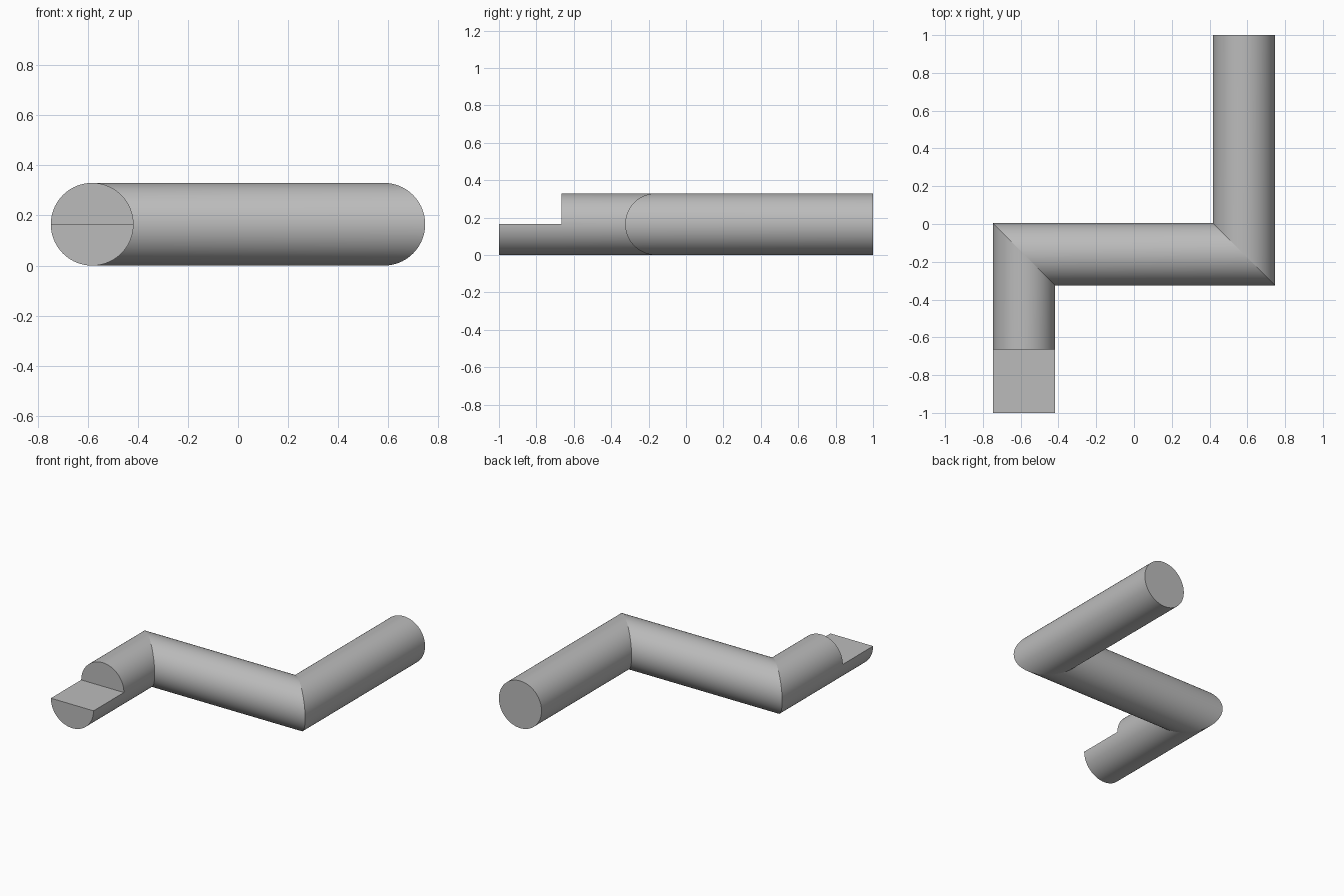
import bpy
import bmesh
from math import cos, sin, pi

cube = bpy.data.objects.get("Cube")
if cube:
    bpy.data.objects.remove(cube, do_unlink=True)

R = 0.165        # rod radius
ARM = 0.582      # distance of each arm's axis from the centre
BAR_Y = -0.16    # axis of the cross bar
STEP_Y = -0.665  # where the half-round tab begins
SEGMENTS = 96
HALF = SEGMENTS // 2

steel = bpy.data.materials.new("plain grey")
steel.use_nodes = True
grey = (0.5, 0.5, 0.5, 1)
steel.diffuse_color = grey
steel.node_tree.nodes["Principled BSDF"].inputs["Base Color"].default_value = grey

bm = bmesh.new()
profile = [(R * cos(2 * pi * i / SEGMENTS), R * sin(2 * pi * i / SEGMENTS))
           for i in range(SEGMENTS)]


def ring(x, y, slant=0):
    """Section of the rod; slant turns it into a mitre plane."""
    return [bm.verts.new((x + u, y + slant * u, R + w)) for u, w in profile]


def bridge(a, b, count=SEGMENTS):
    for i in range(count):
        j = (i + 1) % len(a)
        bm.faces.new((a[i], a[j], b[j], b[i]))


# Two mitred bends joining the front arm, cross bar and back arm
step = ring(-ARM, STEP_Y)
bend_right = ring(-ARM, BAR_Y, -1)
bend_left = ring(ARM, BAR_Y, -1)
back = ring(ARM, 1)
for a, b in ((step, bend_right), (bend_right, bend_left), (bend_left, back)):
    bridge(a, b)
bm.faces.new(back)

# Half-round tab: lower half of the section carried on to the front
lower = step[HALF:] + step[:1]
tip = [bm.verts.new((v.co.x, -1, v.co.z)) for v in lower]
bridge(lower, tip, HALF)
bm.faces.new(tip)
bm.faces.new((lower[0], lower[-1], tip[-1], tip[0]))
bm.faces.new(step[:HALF + 1])

# Crisp mitre lines
for loop in (bend_right, bend_left):
    for i in range(SEGMENTS):
        bm.edges.get((loop[i - 1], loop[i])).smooth = False

bmesh.ops.recalc_face_normals(bm, faces=bm.faces)
mesh = bpy.data.meshes.new("cranked_rod")
bm.to_mesh(mesh)
bm.free()
mesh.materials.append(steel)
rod = bpy.data.objects.new("cranked_rod", mesh)
bpy.context.collection.objects.link(rod)

bpy.ops.object.select_all(action="DESELECT")
rod.select_set(True)
bpy.context.view_layer.objects.active = rod
bpy.ops.object.shade_smooth_by_angle()
